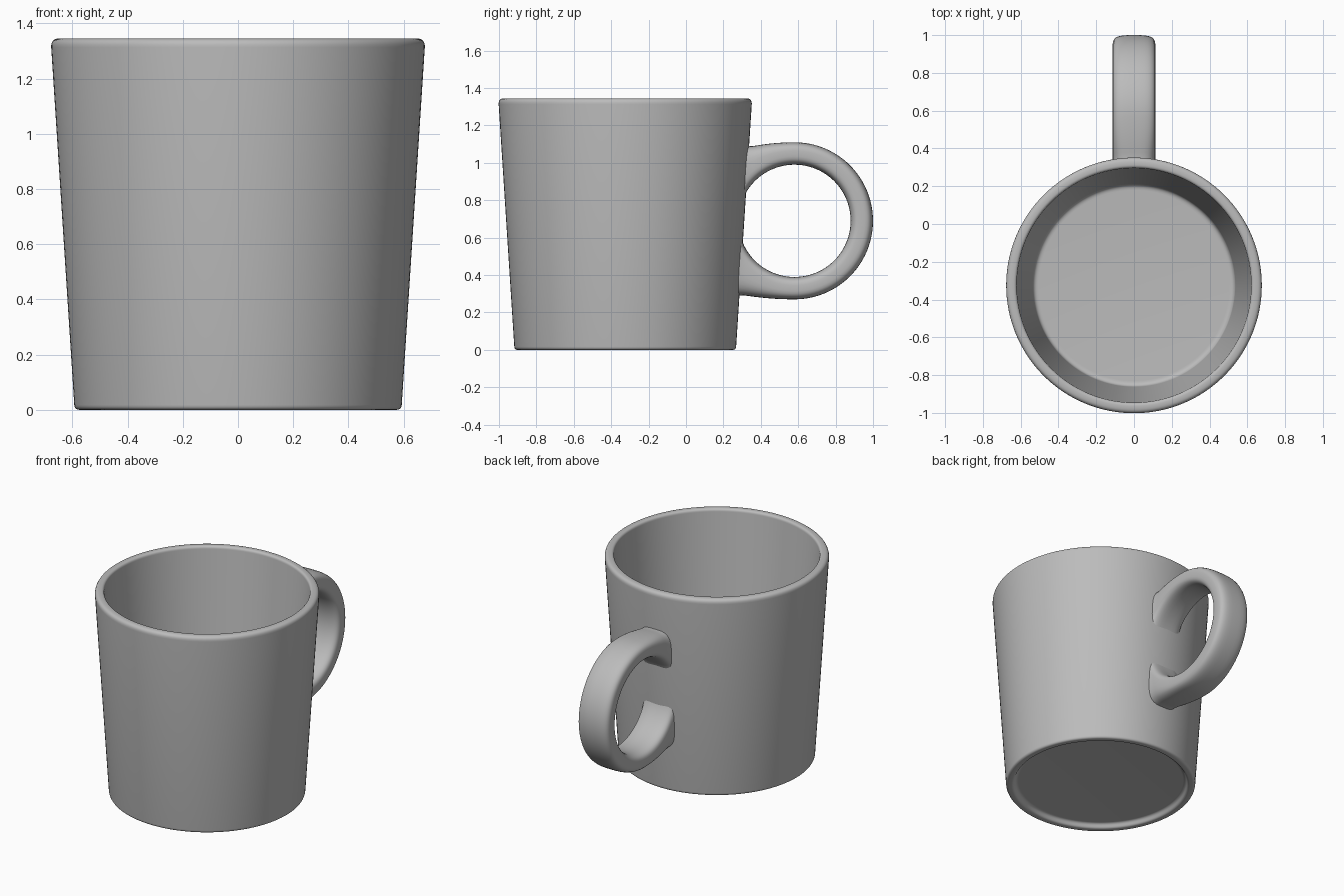
import bpy, bmesh, math

if "Cube" in bpy.data.objects:
    bpy.data.objects.remove(bpy.data.objects["Cube"])

CUP_Y = -0.325          # axis of the cup
HY, HZ = 0.58, 0.69     # centre of the handle loop
R_IN, R_OUT = 0.30, 0.42
HALF_W = 0.113

grey = bpy.data.materials.new("grey ceramic")
grey.diffuse_color = (0.5, 0.5, 0.5, 1)
grey.use_nodes = True
grey.node_tree.nodes["Principled BSDF"].inputs["Base Color"].default_value = grey.diffuse_color


def finish(bm, name):
    bmesh.ops.recalc_face_normals(bm, faces=bm.faces)
    mesh = bpy.data.meshes.new(name)
    bm.to_mesh(mesh)
    bm.free()
    obj = bpy.data.objects.new(name, mesh)
    bpy.context.collection.objects.link(obj)
    mesh.materials.append(grey)
    bpy.context.view_layer.objects.active = obj
    obj.select_set(True)
    bpy.ops.object.shade_smooth_by_angle(angle=math.radians(35))
    obj.select_set(False)
    return obj


def loft(bm, rings, closed=True):
    for a, b in zip(rings, rings[1:]):
        n = len(a)
        for i in range(n):
            j = (i + 1) % n
            bm.faces.new((a[i], a[j], b[j], b[i]))


def wall_radius(z):
    return 0.592 + 0.0645 * z


def rounded(points, steps=6):
    """Profile of (radius, height, fillet) with every corner rounded."""
    out = []
    for i, (r, z, f) in enumerate(points):
        if f == 0:
            out.append((r, z))
            continue
        ends = []
        for q in (points[i - 1], points[i + 1]):
            dr, dz = q[0] - r, q[1] - z
            d = math.hypot(dr, dz)
            ends.append((r + dr / d * f, z + dz / d * f))
        (ar, az), (br, bz) = ends
        for k in range(steps + 1):
            t = k / steps
            out.append(((1-t)**2*ar + 2*t*(1-t)*r + t*t*br,
                        (1-t)**2*az + 2*t*(1-t)*z + t*t*bz))
    return out


# Cup: one turned profile from the recessed base, over the rim, to the floor
profile = rounded([
    (0, 0.03, 0), (0.53, 0.03, 0.015), (0.548, 0.0, 0.012),
    (wall_radius(0), 0.0, 0.018), (wall_radius(1.345), 1.345, 0.032),
    (0.622, 1.345, 0.018), (0.535, 0.07, 0.03), (0, 0.07, 0)])
bm = bmesh.new()
SEG = 128
rings = [[bm.verts.new((r * math.sin(2*math.pi*i/SEG),
                        CUP_Y + r * math.cos(2*math.pi*i/SEG), z))
          for i in range(SEG)] for r, z in profile[1:-1]]
loft(bm, rings)
bm.faces.new(rings[0])
bm.faces.new(rings[-1])
finish(bm, "cup")


# Handle: rounded band swept round a loop, its outer edge easing out to the wall
def stations(side):
    """Inner edge, outer edge and flare for one half, from the far end to the wall."""
    res = []
    for k in range(25):
        a = math.pi / 2 * k / 24
        c, s = math.cos(a), math.sin(a) * side
        res.append(((HY + R_IN*c, HZ + R_IN*s), (HY + R_OUT*c, HZ + R_OUT*s), 0))
    z_end = HZ + side * 0.40
    y_out = CUP_Y + wall_radius(z_end) - 0.025
    z_in = HZ + side * 0.16
    y_in = CUP_Y + wall_radius(z_in) - 0.025
    a_end = math.acos(max(-1, (y_in - HY) / R_IN))
    for k in range(1, 21):
        u = k / 20
        flare = 0.010 * max(0, (u - 0.75) / 0.25) ** 2
        a = math.pi / 2 + (a_end - math.pi / 2) * u
        inner = (HY + R_IN*math.cos(a),
                 HZ + side * (R_IN*math.sin(a) - flare))
        outer = (HY + (y_out - HY) * u,
                 HZ + side * (R_OUT - 0.03*u*u + flare))
        res.append((inner, outer, flare))
    return res


def section(bm, inner, outer, flare, n=32, power=3.4):
    ring = []
    for i in range(n):
        t = 2 * math.pi * (i + 0.5) / n
        c, s = math.cos(t), math.sin(t)
        x = math.copysign(abs(c) ** (2/power), c) * (HALF_W + flare * 0.5)
        v = 0.5 + 0.5 * math.copysign(abs(s) ** (2/power), s)
        ring.append(bm.verts.new((x, inner[0] + (outer[0]-inner[0])*v,
                                  inner[1] + (outer[1]-inner[1])*v)))
    return ring


bm = bmesh.new()
path = stations(1)[::-1] + stations(-1)[1:]
rings = [section(bm, *p) for p in path]
loft(bm, rings)
bm.faces.new(rings[0])
bm.faces.new(rings[-1])
finish(bm, "handle")
